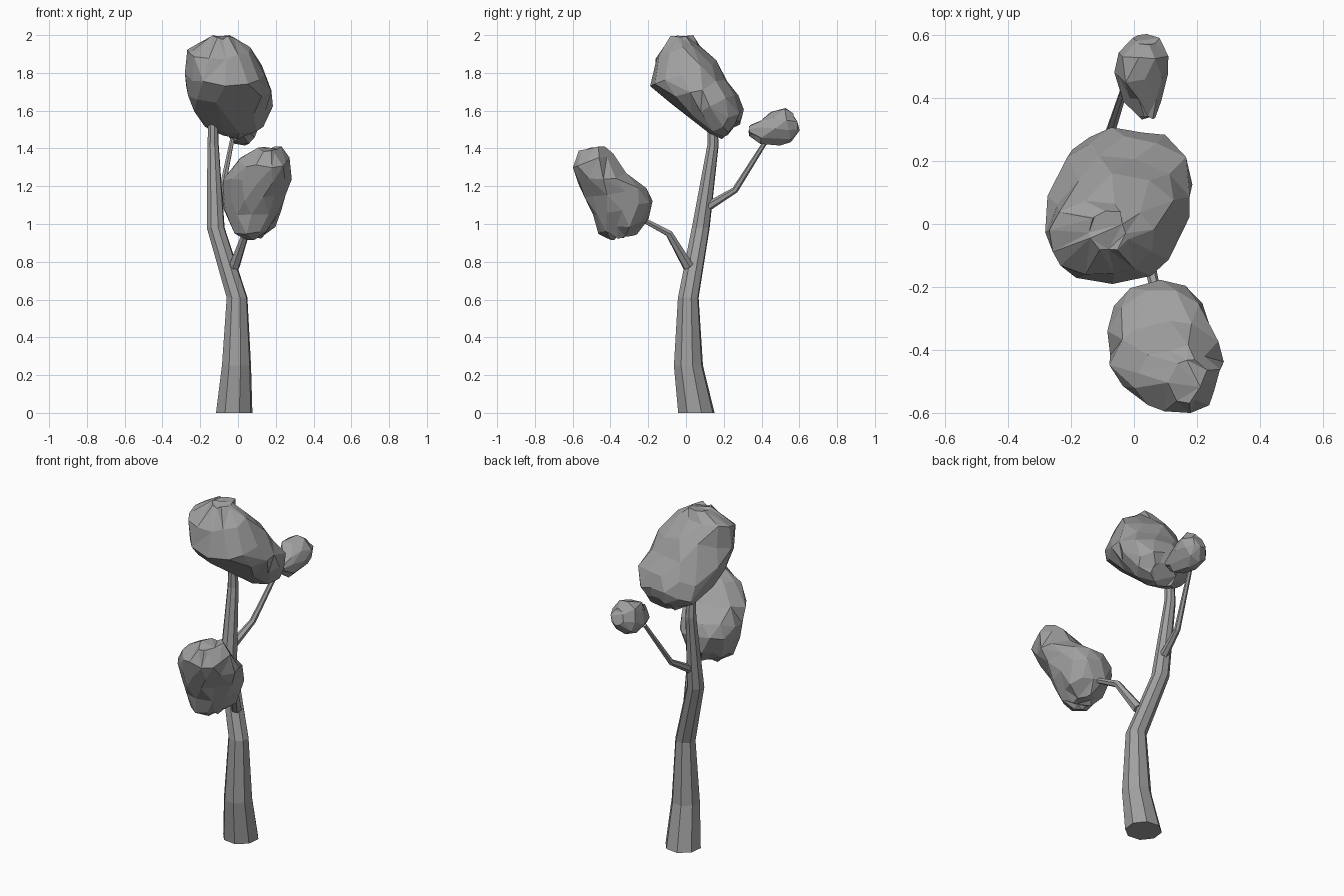
import bpy, bmesh, math, random
from mathutils import Vector

random.seed(4)
cube = bpy.data.objects.get("Cube")
if cube:
    bpy.data.objects.remove(cube, do_unlink=True)

grey = bpy.data.materials.new("plain grey")
grey.use_nodes = True
tone = (0.35, 0.35, 0.35, 1)
grey.diffuse_color = tone
grey.node_tree.nodes["Principled BSDF"].inputs["Base Color"].default_value = tone


def loft(name, rings):
    """Bridge closed rings of points in order and cap both ends."""
    bm = bmesh.new()
    loops = [[bm.verts.new(p) for p in ring] for ring in rings]
    n = len(loops[0])
    for low, high in zip(loops, loops[1:]):
        for i in range(n):
            j = (i + 1) % n
            bm.faces.new((low[i], low[j], high[j], high[i]))
    bm.faces.new(loops[0][::-1])
    bm.faces.new(loops[-1])
    bmesh.ops.recalc_face_normals(bm, faces=bm.faces)
    mesh = bpy.data.meshes.new(name)
    bm.to_mesh(mesh)
    bm.free()
    mesh.materials.append(grey)
    obj = bpy.data.objects.new(name, mesh)
    bpy.context.collection.objects.link(obj)
    return obj


def ellipse(centre, u, v, sides, turn=0.0):
    angles = [math.tau * (i + turn) / sides for i in range(sides)]
    return [centre + u * math.cos(a) + v * math.sin(a) for a in angles]


def limb(name, path, sides, level=False):
    """Tapered tube through (x, y, z, radius) points."""
    pts = [Vector(p[:3]) for p in path]
    rings = []
    for i, p in enumerate(pts):
        along = pts[min(i + 1, len(pts) - 1)] - pts[max(i - 1, 0)]
        if level:
            along = Vector((0, 0, 1))
        u = along.cross(Vector((0, 1, 0))).normalized()
        v = along.cross(u).normalized()
        r = path[i][3]
        rings.append(ellipse(p, u * r, v * r, sides, 0.35))
    return loft(name, rings)


def crown(name, stations, sides=12, rough=0.012):
    """Faceted blob; each station is (y, z) of two edges, then its x range."""
    rings = []
    for k, (ya, za, yb, zb, x0, x1) in enumerate(stations):
        a, b = Vector((0, ya, za)), Vector((0, yb, zb))
        centre = (a + b) / 2 + Vector(((x0 + x1) / 2, 0, 0))
        across = Vector(((x1 - x0) / 2, 0, 0))
        ring = ellipse(centre, across, (b - a) / 2, sides, 0.5 * (k % 2))
        for p in ring:
            p += Vector([random.uniform(-rough, rough) for _ in range(3)])
            p.z = min(p.z, 2.0)
        rings.append(ring)
    obj = loft(name, rings)
    # Break the bands into irregular flat facets
    bm = bmesh.new()
    bm.from_mesh(obj.data)
    bmesh.ops.triangulate(bm, faces=bm.faces, quad_method='SHORT_EDGE')
    bmesh.ops.dissolve_limit(bm, angle_limit=math.radians(9),
                             verts=bm.verts, edges=bm.edges)
    bm.to_mesh(obj.data)
    bm.free()
    return obj


# Trunk and branches
limb("trunk", [(-0.02, 0.055, 0, 0.1), (-0.008, 0.013, 0.25, 0.08),
               (-0.005, 0.012, 0.61, 0.057), (-0.118, 0.078, 0.98, 0.049),
               (-0.132, 0.143, 1.42, 0.031), (-0.132, 0.14, 1.56, 0.025)],
     8, level=True)
limb("front_branch", [(-0.02, 0.012, 0.775, 0.03), (0.04, -0.09, 0.95, 0.02),
                      (0.08, -0.26, 1.04, 0.014)], 6)
limb("back_branch", [(-0.11, 0.12, 1.095, 0.024), (-0.085, 0.26, 1.18, 0.017),
                     (-0.03, 0.43, 1.45, 0.012)], 6)

# Foliage
crown("top_foliage", [(-0.08, 1.985, 0.04, 2.0, -0.15, -0.02),
                      (-0.17, 1.88, 0.07, 1.955, -0.275, 0.06),
                      (-0.185, 1.74, 0.15, 1.86, -0.28, 0.15),
                      (-0.1, 1.65, 0.21, 1.76, -0.28, 0.18),
                      (0.0, 1.58, 0.27, 1.68, -0.25, 0.185),
                      (0.12, 1.48, 0.3, 1.6, -0.19, 0.14),
                      (0.19, 1.46, 0.285, 1.54, -0.1, 0.08)])
crown("front_foliage", [(-0.56, 1.385, -0.43, 1.405, 0.1, 0.23),
                        (-0.6, 1.3, -0.39, 1.365, 0.0, 0.27),
                        (-0.57, 1.22, -0.31, 1.26, -0.07, 0.28),
                        (-0.53, 1.13, -0.21, 1.19, -0.09, 0.25),
                        (-0.5, 1.04, -0.185, 1.12, -0.08, 0.23),
                        (-0.46, 0.95, -0.2, 1.02, -0.04, 0.19),
                        (-0.39, 0.925, -0.27, 0.95, 0.03, 0.12)])
crown("back_foliage", [(0.34, 1.47, 0.335, 1.52, 0.02, 0.07),
                       (0.4, 1.42, 0.39, 1.545, -0.03, 0.095),
                       (0.5, 1.415, 0.45, 1.6, -0.06, 0.105),
                       (0.56, 1.435, 0.52, 1.615, -0.05, 0.11),
                       (0.595, 1.49, 0.57, 1.58, 0.0, 0.08)], 9, 0.008)
